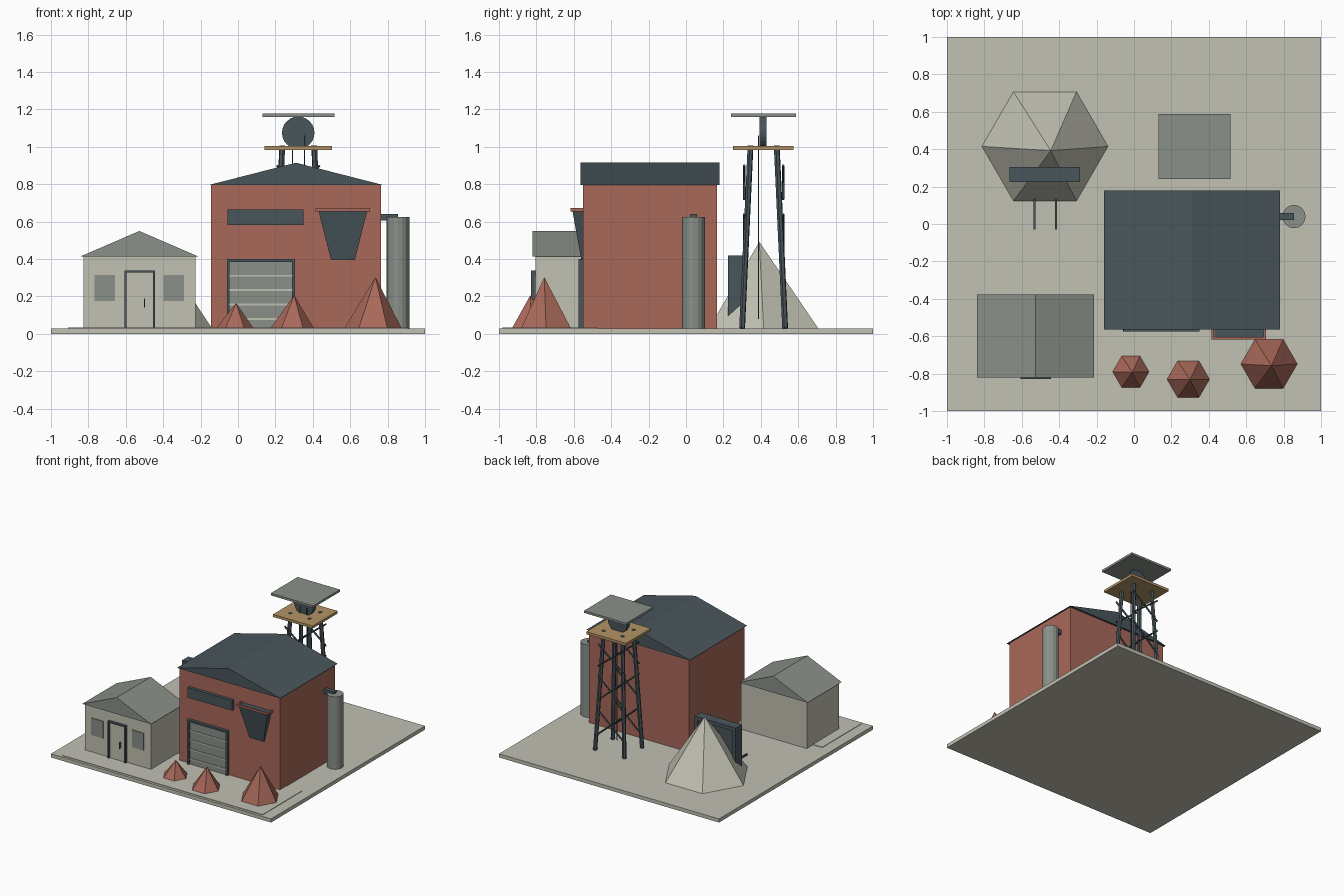
import bpy, bmesh, math
from mathutils import Vector

cube = bpy.data.objects.get("Cube")
if cube:
    bpy.data.objects.remove(cube, do_unlink=True)


def material(name, srgb):
    col = [((c + 0.055) / 1.055) ** 2.4 for c in srgb] + [1.0]
    m = bpy.data.materials.new(name)
    m.use_nodes = True
    m.diffuse_color = col
    m.node_tree.nodes["Principled BSDF"].inputs["Base Color"].default_value = col
    return m


CREAM = material("pale_stone", (0.76, 0.755, 0.70))
BRICK = material("red_brick", (0.66, 0.41, 0.35))
DARK = material("dark_slate", (0.285, 0.335, 0.36))
GREY = material("grey_green_metal", (0.54, 0.565, 0.535))
WOOD = material("timber", (0.70, 0.58, 0.40))


def hull(name, points, mat):
    """Convex flat-faced solid around the given points."""
    bm = bmesh.new()
    for p in points:
        bm.verts.new(p)
    bmesh.ops.convex_hull(bm, input=bm.verts)
    bmesh.ops.dissolve_limit(bm, angle_limit=0.01, verts=bm.verts, edges=bm.edges)
    bmesh.ops.recalc_face_normals(bm, faces=bm.faces)
    mesh = bpy.data.meshes.new(name)
    bm.to_mesh(mesh)
    bm.free()
    mesh.materials.append(mat)
    obj = bpy.data.objects.new(name, mesh)
    bpy.context.collection.objects.link(obj)
    return obj


def box(name, x, y, z, mat):
    return hull(name, [(a, b, c) for a in x for b in y for c in z], mat)


def gable(name, x, y, z, mat):
    mid = (x[0] + x[1]) / 2
    profile = [(x[0], z[0]), (x[1], z[0]), (mid, z[1])]
    return hull(name, [(a, b, c) for a, c in profile for b in y], mat)


def ring(centre, axis, radius, sides):
    """Circle of points around an axis."""
    axis = Vector(axis).normalized()
    u = axis.orthogonal().normalized()
    v = axis.cross(u)
    return [Vector(centre) + radius * (math.cos(t) * u + math.sin(t) * v)
            for t in (2 * math.pi * i / sides for i in range(sides))]


def rod(name, a, b, radius, mat, sides=6):
    axis = Vector(b) - Vector(a)
    return hull(name, ring(a, axis, radius, sides) + ring(b, axis, radius, sides), mat)


def heap(name, x, y, radius, apex, mat):
    """Six-sided pile with a corner pointing along x."""
    base = [(x + radius * math.cos(i * math.pi / 3),
             y + radius * math.sin(i * math.pi / 3), G) for i in range(6)]
    return hull(name, base + [apex], mat)


# Ground slab and the slightly raised front yard
G = 0.03
box("ground", (-1, 1), (-1, 1), (0, G), CREAM)
box("front_yard", (-0.91, 0.91), (-0.98, -0.47), (G, 0.034), CREAM)

# Main building
box("main_walls", (-0.145, 0.765), (-0.55, 0.165), (G, 0.797), BRICK)
gable("main_roof", (-0.16, 0.78), (-0.565, 0.18), (0.795, 0.915), DARK)
box("band_window", (-0.055, 0.35), (-0.575, -0.54), (0.583, 0.665), DARK)

# Roller door with frame and slats
for n, x in (("left", (0.29, 0.305)), ("right", (-0.06, -0.045))):
    box("roller_frame_" + n, x, (-0.575, -0.54), (G, 0.4), DARK)
box("roller_frame_top", (-0.06, 0.305), (-0.575, -0.54), (0.385, 0.4), DARK)
box("roller_door", (-0.045, 0.29), (-0.562, -0.54), (G, 0.385), GREY)
for i in range(4):
    z = 0.08 + i * 0.077
    box("roller_slat", (-0.045, 0.29), (-0.567, -0.56), (z - 0.005, z + 0.005), CREAM)

# Wall hopper with open rim
hull("hopper", [(x, y, 0.662) for x in (0.43, 0.692) for y in (-0.608, -0.545)]
     + [(x, y, 0.395) for x in (0.497, 0.625) for y in (-0.56, -0.545)], DARK)
box("hopper_rim_front", (0.415, 0.705), (-0.617, -0.603), (0.655, 0.672), BRICK)
for x in (0.415, 0.692):
    box("hopper_rim_side", (x, x + 0.013), (-0.61, -0.545), (0.655, 0.672), BRICK)

# Side tank and its pipe
rod("side_tank", (0.855, 0.04, G), (0.855, 0.04, 0.625), 0.062, GREY, 16)
box("tank_pipe", (0.75, 0.855), (0.022, 0.06), (0.605, 0.642), DARK)

# Small house
box("house_walls", (-0.825, -0.228), (-0.805, -0.39), (G, 0.418), CREAM)
gable("house_roof", (-0.84, -0.215), (-0.822, -0.378), (0.415, 0.55), GREY)
for n, x in (("right", -0.766), ("left", -0.397)):
    box("house_window_" + n, (x, x + 0.108), (-0.812, -0.8), (0.175, 0.315), GREY)
for n, x in (("right", -0.607), ("left", -0.455)):
    box("door_frame_" + n, (x, x + 0.01), (-0.828, -0.8), (G, 0.338), DARK)
box("door_frame_top", (-0.607, -0.445), (-0.828, -0.8), (0.328, 0.338), DARK)
box("house_door", (-0.597, -0.455), (-0.812, -0.8), (G, 0.328), CREAM)
box("door_handle", (-0.502, -0.496), (-0.83, -0.81), (0.14, 0.19), DARK)

# Material heaps
heap("brick_heap_small", -0.017, -0.79, 0.1, (-0.01, -0.793, 0.165), BRICK)
heap("brick_heap_medium", 0.29, -0.83, 0.116, (0.3, -0.832, 0.207), BRICK)
heap("brick_heap_large", 0.722, -0.748, 0.153, (0.735, -0.758, 0.303), BRICK)
heap("stone_heap", -0.476, 0.415, 0.337, (-0.445, 0.392, 0.492), CREAM)

# Loading bin behind the stone heap, with two forks
box("bin_back", (-0.665, -0.29), (0.225, 0.29), (G, 0.42), DARK)
box("bin_top_lip", (-0.665, -0.29), (0.28, 0.305), (0.39, 0.42), DARK)
for x in (-0.665, -0.32):
    box("bin_side_lip", (x, x + 0.03), (0.28, 0.305), (G, 0.42), DARK)
for x in (-0.532, -0.418):
    box("bin_fork", (x - 0.005, x + 0.005), (-0.03, 0.24), (0.036, 0.05), DARK)

# Winding tower: splayed legs and cross braces
CX, CY = 0.322, 0.415
for sx in (-1, 1):
    for sy in (-1, 1):
        rod("tower_leg", (CX + sx * 0.133, CY + sy * 0.115, G),
            (CX + sx * 0.085, CY + sy * 0.07, 1.007), 0.016, DARK)
for sy in (-1, 1):
    y = CY + sy * 0.104
    for z0, z1 in ((0.16, 0.36), (0.44, 0.64), (0.72, 0.9)):
        for sx in (-1, 1):
            rod("tower_brace", (CX - sx * 0.115, y, z0), (CX + sx * 0.115, y, z1),
                0.007, DARK)

# Tower platform, wheel, cover and cables
box("tower_platform", (0.143, 0.503), (0.25, 0.575), (0.983, 1.004), WOOD)
rod("winding_wheel", (CX, 0.392, 1.075), (CX, 0.43, 1.075), 0.087, DARK, 24)
box("tower_cover", (0.13, 0.515), (0.24, 0.588), (1.16, 1.178), GREY)
for x in (0.292, 0.355):
    rod("hoist_cable", (x, 0.387, 0.08), (x, 0.387, 1.06), 0.003, DARK)
